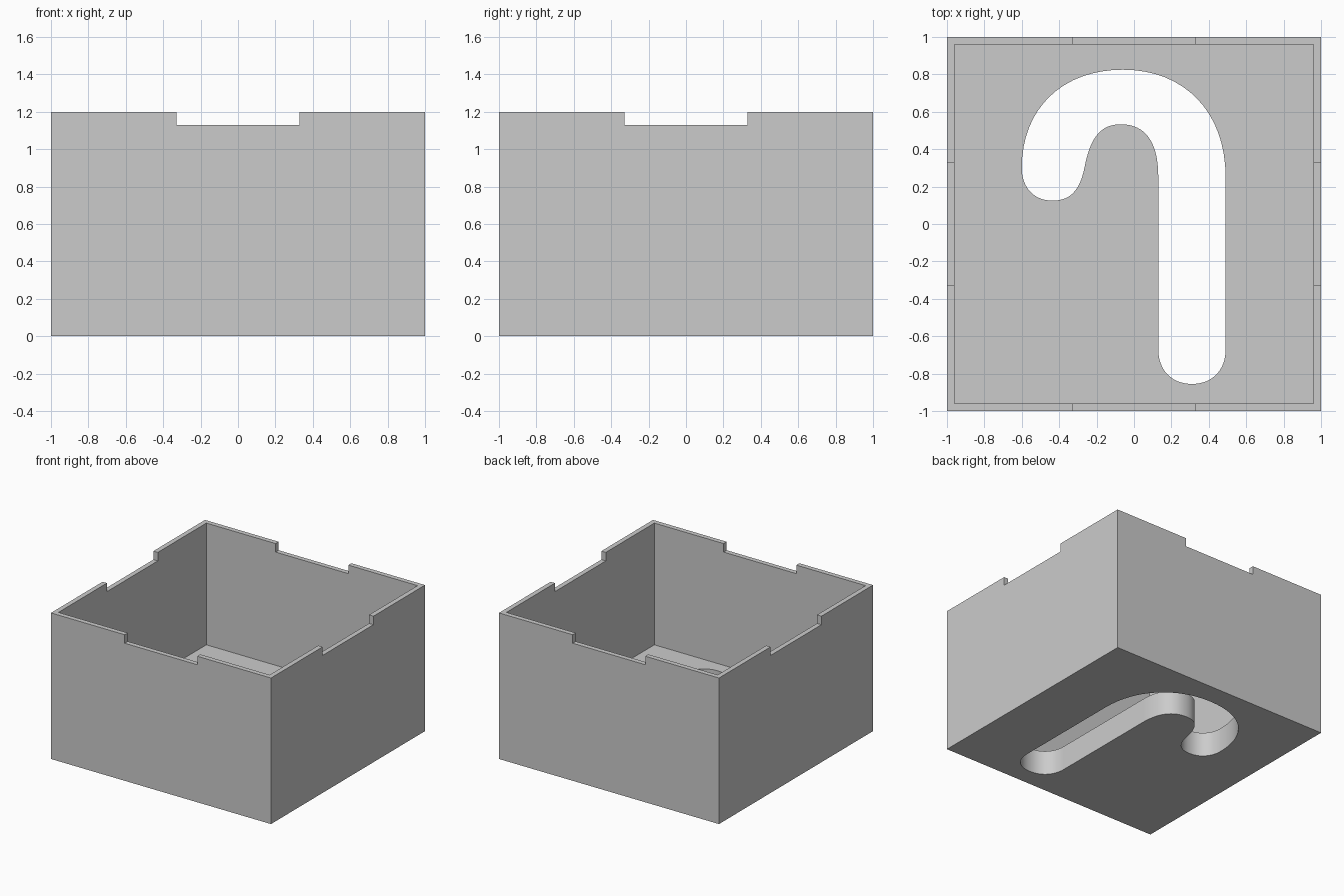
import bpy
import bmesh
import math
from mathutils import Matrix, Vector
from mathutils.geometry import interpolate_bezier

if "Cube" in bpy.data.objects:
    bpy.data.objects.remove(bpy.data.objects["Cube"], do_unlink=True)

HEIGHT, WALL, FLOOR = 1.2, 0.04, 0.2
NOTCH_HALF, NOTCH_Z = 0.33, 1.13

grey = bpy.data.materials.new("light_grey")
grey.use_nodes = True
colour = (0.6, 0.6, 0.6, 1)
grey.diffuse_color = colour
grey.node_tree.nodes["Principled BSDF"].inputs["Base Color"].default_value = colour


def make_object(name, bm):
    mesh = bpy.data.meshes.new(name)
    bmesh.ops.recalc_face_normals(bm, faces=bm.faces)
    bm.to_mesh(mesh)
    bm.free()
    mesh.materials.append(grey)
    obj = bpy.data.objects.new(name, mesh)
    bpy.context.collection.objects.link(obj)
    return obj


def block(name, half_x, half_y, low, high):
    bm = bmesh.new()
    place = Matrix.Translation((0, 0, (low + high) / 2))
    size = Matrix.Diagonal((2 * half_x, 2 * half_y, high - low, 1))
    bmesh.ops.create_cube(bm, size=1, matrix=place @ size)
    return make_object(name, bm)


def hook_prism(name, low, high):
    # Each row: start, two handles, end; straight runs join the rows
    curves = [
        [(.49, .25), (.49, .60), (.27, .825), (-.06, .825)],
        [(-.06, .825), (-.38, .825), (-.6, .62), (-.6, .30)],
        [(-.6, .30), (-.6, .20), (-.54, .125), (-.435, .125)],
        [(-.435, .125), (-.34, .125), (-.29, .18), (-.265, .30)],
        [(-.265, .30), (-.235, .46), (-.18, .533), (-.07, .533)],
        [(-.07, .533), (.06, .533), (.13, .44), (.13, .25)],
        [(.13, -.67), (.13, -.78), (.2, -.855), (.31, -.855)],
        [(.31, -.855), (.42, -.855), (.49, -.78), (.49, -.67)],
    ]
    outline = []
    for row in curves:
        for p in interpolate_bezier(*[Vector((x, y, low)) for x, y in row], 17):
            if not outline or (p - outline[-1]).length > 1e-4:
                outline.append(p)
    bm = bmesh.new()
    base = bm.faces.new([bm.verts.new(p) for p in outline])
    top = bmesh.ops.extrude_face_region(bm, geom=[base])["geom"]
    bmesh.ops.translate(bm, vec=(0, 0, high - low),
                        verts=[v for v in top if isinstance(v, bmesh.types.BMVert)])
    return make_object(name, bm)


# Solid box, then the cavity, rim notches and hook-shaped floor opening
box = block("open_box", 1, 1, 0, HEIGHT)
cutters = [
    block("cavity_cutter", 1 - WALL, 1 - WALL, FLOOR, HEIGHT + 0.2),
    block("side_notch_cutter", 1.2, NOTCH_HALF, NOTCH_Z, HEIGHT + 0.1),
    block("front_back_notch_cutter", NOTCH_HALF, 1.2, NOTCH_Z, HEIGHT + 0.1),
    hook_prism("hook_opening_cutter", -0.1, FLOOR + 0.1),
]

bpy.ops.object.select_all(action="DESELECT")
box.select_set(True)
bpy.context.view_layer.objects.active = box
for cutter in cutters:
    cutter.hide_render = True
    cut = box.modifiers.new(cutter.name, "BOOLEAN")
    cut.operation = "DIFFERENCE"
    cut.solver = "EXACT"
    cut.object = cutter
    bpy.ops.object.modifier_apply(modifier=cut.name)
    bpy.data.objects.remove(cutter, do_unlink=True)

# Smooth the curved opening, keep the box edges sharp
bpy.ops.object.shade_smooth_by_angle(angle=math.radians(30))
